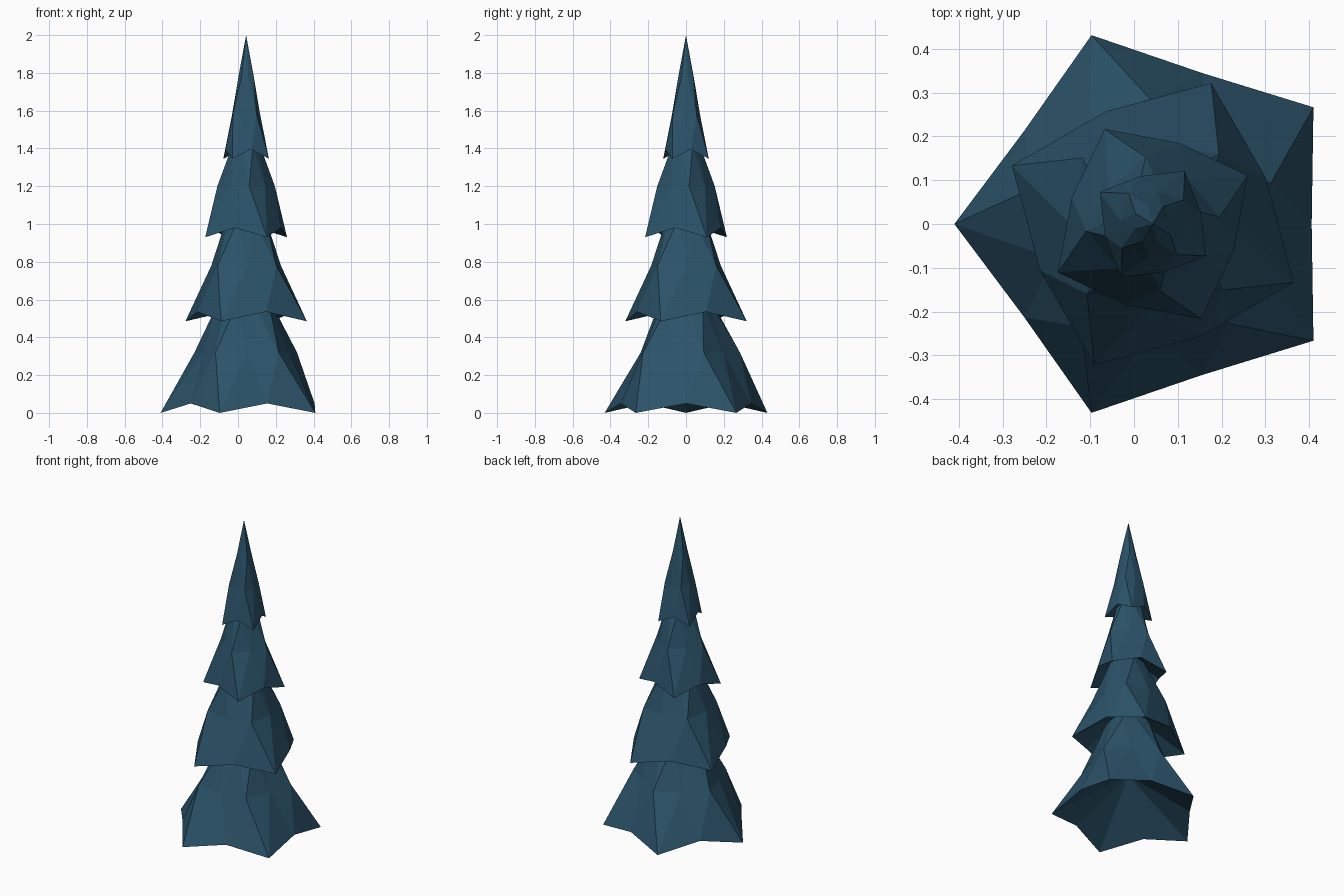
import bpy, bmesh
from math import radians, cos, sin, tau

if "Cube" in bpy.data.objects:
    bpy.data.objects.remove(bpy.data.objects["Cube"])

AXIS_X = 0.043  # trunk axis, the footprint is centred on the origin

mat = bpy.data.materials.new("needles")
mat.diffuse_color = (0.024, 0.085, 0.14, 1)
mat.use_nodes = True
mat.node_tree.nodes["Principled BSDF"].inputs["Base Color"].default_value = mat.diffuse_color


def tier(name, points, angle, radius, z_tip, z_mid, z_top, z_apex):
    """Star-shaped faceted cone with drooping tips and a recessed underside."""
    bm = bmesh.new()
    n = points * 2
    half = tau / n / 2 * 0.93

    def ring(r, z, turn, inset=0.8, lift=0.0):
        verts = []
        for i in range(n):
            valley = i % 2
            a = radians(angle) - turn + tau * i / n
            rr = r * (inset if valley else 1.0)
            verts.append(bm.verts.new((AXIS_X + rr * cos(a), rr * sin(a), z + lift * valley)))
        return verts

    # The middle ring is turned half a step against the others
    low = ring(radius, z_tip, 0, lift=0.05)
    mid = ring(radius * 0.63, z_mid, half, inset=0.84)
    top = ring(radius * 0.33, z_top, 0, inset=0.9)
    apex = bm.verts.new((AXIS_X, 0, z_apex))
    under = bm.verts.new((AXIS_X, 0, z_tip + 0.03 + radius * 0.55))
    for i in range(n):
        j = (i + 1) % n
        bm.faces.new((low[i], low[j], mid[j]))
        bm.faces.new((low[i], mid[j], mid[i]))
        bm.faces.new((mid[i], mid[j], top[i]))
        bm.faces.new((mid[j], top[j], top[i]))
        bm.faces.new((top[i], top[j], apex))
        bm.faces.new((low[j], low[i], under))
    mesh = bpy.data.meshes.new(name)
    bm.to_mesh(mesh)
    bm.free()
    mesh.materials.append(mat)
    bpy.context.collection.objects.link(bpy.data.objects.new(name, mesh))


# Branch tiers from the ground up
tier("bottom_branches", 5, 36, 0.453, 0.0, 0.32, 0.58, 0.89)
tier("lower_branches", 4, 67.5, 0.348, 0.485, 0.78, 1.02, 1.30)
tier("upper_branches", 4, 27, 0.243, 0.93, 1.20, 1.42, 1.67)
tier("top_branches", 4, 59, 0.141, 1.345, 1.58, 1.78, 2.0)
